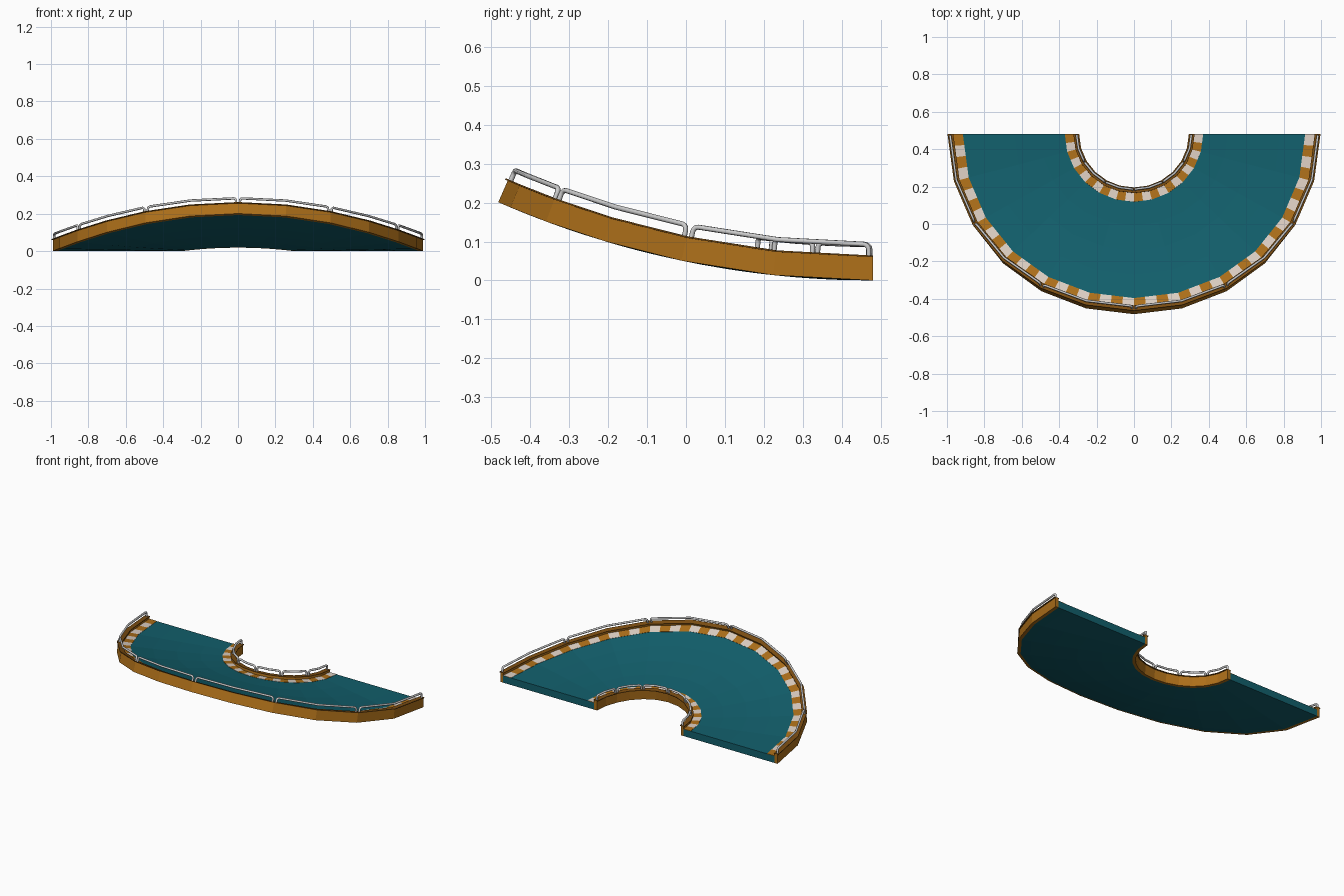
import bpy, bmesh
from math import sin, cos, pi
from mathutils import Vector

if "Cube" in bpy.data.objects:
    bpy.data.objects.remove(bpy.data.objects["Cube"])

SEG = 12          # facets around the half ring
BEND = 2.404      # radius of the upward bend
Y0 = 0.48         # y of the straight ends
DECK = 0.045      # deck thickness
WALL = 0.060      # barrier height


def material(name, rgb):
    m = bpy.data.materials.new(name)
    m.diffuse_color = (*rgb, 1)
    m.use_nodes = True
    m.node_tree.nodes["Principled BSDF"].inputs["Base Color"].default_value = m.diffuse_color
    return m


TEAL = material("teal", (0.006, 0.115, 0.15))
ORANGE = material("orange", (0.42, 0.16, 0.01))
BROWN = material("brown", (0.20, 0.075, 0.006))
CREAM = material("cream", (0.72, 0.62, 0.54))


def corner(r, i, h):
    """Point on facet corner i of the half ring, bent up around the x axis."""
    a = pi * i / SEG
    b = r * sin(a) / BEND
    return Vector((-r * cos(a), Y0 - (BEND - h) * sin(b), BEND - (BEND - h) * cos(b)))


def point(r, t, h):
    """Like corner, but straight between facet corners."""
    i = min(int(t), SEG - 1)
    return corner(r, i, h).lerp(corner(r, i + 1, h), t - i)


def sweep(name, profile, mats, ts, stripes=False):
    """Solid made by sweeping a closed (r, h) profile through positions ts."""
    bm = bmesh.new()
    rings = [[bm.verts.new(point(r, t, h)) for r, h in profile] for t in ts]
    n = len(profile)
    for k, (a, b) in enumerate(zip(rings, rings[1:])):
        for j in range(n):
            f = bm.faces.new((a[j], a[(j + 1) % n], b[(j + 1) % n], b[j]))
            f.material_index = k % 2 if stripes else 0
    for end in (rings[0], rings[-1]):
        # end caps as a strip of quads, so the curved deck profile stays clean
        for j in range(n // 2 - 1):
            bm.faces.new((end[j], end[j + 1], end[n - 2 - j], end[n - 1 - j]))
    bmesh.ops.recalc_face_normals(bm, faces=bm.faces)
    me = bpy.data.meshes.new(name)
    bm.to_mesh(me)
    bm.free()
    for m in mats:
        me.materials.append(m)
    ob = bpy.data.objects.new(name, me)
    bpy.context.collection.objects.link(ob)
    return ob


def box(r0, r1, h0, h1):
    return [(r0, h0), (r1, h0), (r1, h1), (r0, h1)]


def rails(name, r, gap, rad):
    """Six bent tube guard rails, each spanning two facets."""
    cu = bpy.data.curves.new(name, 'CURVE')
    cu.dimensions = '3D'
    cu.bevel_depth = 0.0065
    cu.bevel_resolution = 2
    cu.use_fill_caps = True
    top = 0.092
    step = 2 * r * sin(pi / SEG / 2)
    for k in range(0, SEG, 2):
        half = [(gap, WALL)]
        half += [(gap + rad * (1 - cos(q)), top - rad * (1 - sin(q)))
                 for q in (0, pi / 6, pi / 3, pi / 2)]
        path = [(k + d / step, h) for d, h in half] + [(k + 1, top)]
        path += [(k + 2 - d / step, h) for d, h in reversed(half)]
        sp = cu.splines.new('POLY')
        sp.points.add(len(path) - 1)
        for p, (t, h) in zip(sp.points, path):
            p.co = (*point(r, t, h), 1)
        sp.use_smooth = True
    ob = bpy.data.objects.new(name, cu)
    bpy.context.collection.objects.link(ob)


facets = list(range(SEG + 1))

# Road deck
radii = [0.32, 0.37, 0.50, 0.64, 0.78, 0.915, 0.97]
sweep("road_deck", [(r, 0) for r in radii] + [(r, DECK) for r in reversed(radii)], [TEAL], facets)

# Striped kerbs
for name, r0, r1, per in (("outer_kerb", 0.915, 0.97, 4), ("inner_kerb", 0.32, 0.37, 2)):
    ts = [i / per for i in range(SEG * per + 1)]
    sweep(name, box(r0, r1, DECK - 0.002, DECK + 0.0015), [ORANGE, CREAM], ts, True)

# Side barriers with thin overhanging caps and guard rails
for side, w0, w1, c0, c1, rr, gap, rad in (
        ("outer", 0.97, 0.99, 0.966, 0.997, 0.984, 0.011, 0.014),
        ("inner", 0.30, 0.32, 0.293, 0.324, 0.307, 0.008, 0.012)):
    sweep(side + "_barrier", box(w0, w1, 0, WALL), [ORANGE], facets)
    sweep(side + "_barrier_cap", box(c0, c1, WALL, WALL + 0.004), [BROWN], facets)
    rails(side + "_guard_rails", rr, gap, rad)
